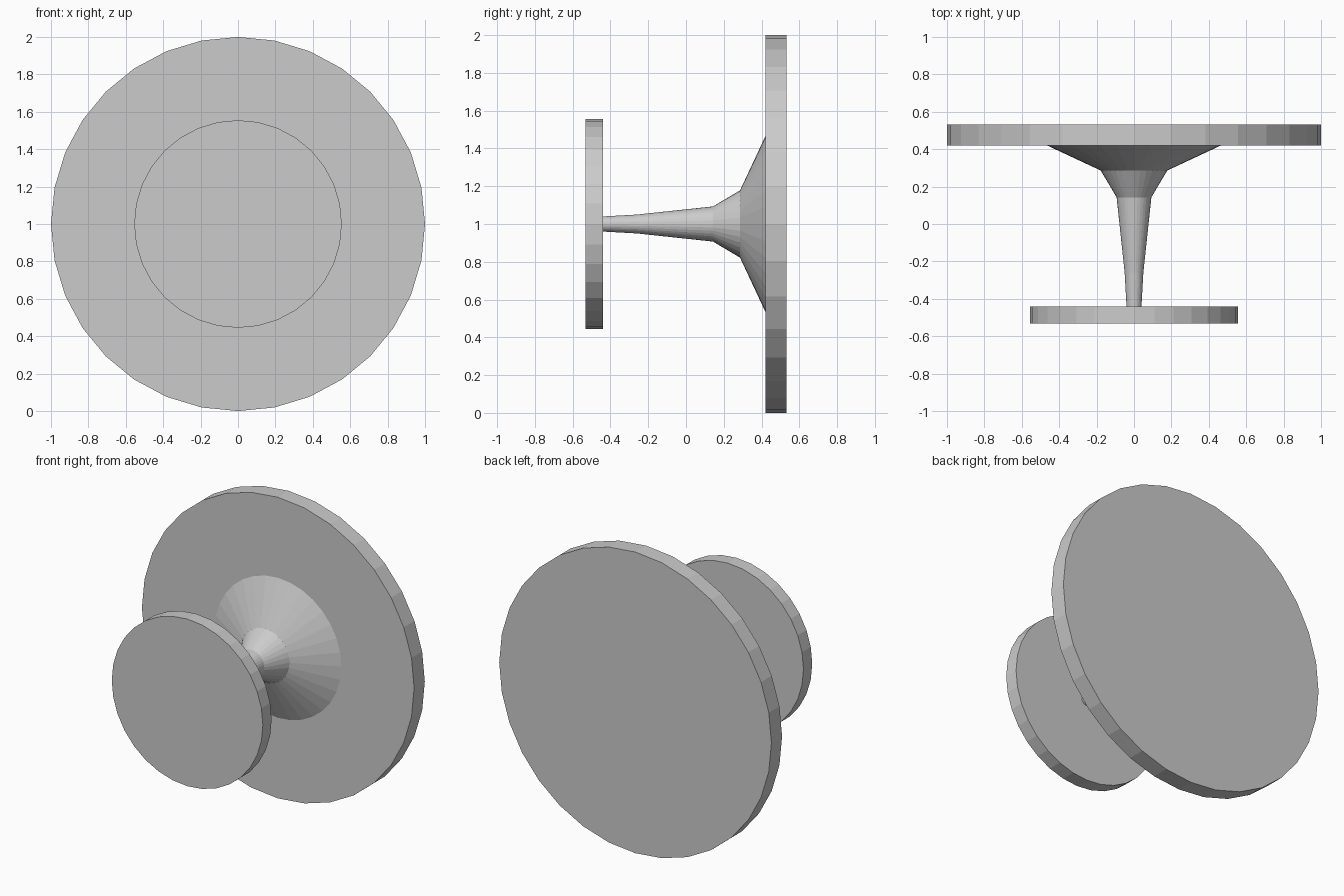
import bpy, bmesh, math

if "Cube" in bpy.data.objects:
    bpy.data.objects.remove(bpy.data.objects["Cube"])

SIDES = 32
CENTRE_Z = 1.0


def lathe(name, profile):
    """Spin (y, radius) points round the horizontal y axis and cap both ends."""
    bm = bmesh.new()
    rings = []
    for y, r in profile:
        ring = []
        for i in range(SIDES):
            a = 2 * math.pi * i / SIDES
            ring.append(bm.verts.new((r * math.cos(a), y, r * math.sin(a))))
        rings.append(ring)
    for lower, upper in zip(rings, rings[1:]):
        for i in range(SIDES):
            j = (i + 1) % SIDES
            bm.faces.new((lower[i], lower[j], upper[j], upper[i]))
    bm.faces.new(rings[0])
    bm.faces.new(rings[-1])
    bmesh.ops.recalc_face_normals(bm, faces=bm.faces)
    mesh = bpy.data.meshes.new(name)
    bm.to_mesh(mesh)
    bm.free()
    obj = bpy.data.objects.new(name, mesh)
    obj.location.z = CENTRE_Z
    bpy.context.collection.objects.link(obj)
    return obj


# Large rear disc
lathe("large_disc", [(0.42, 1.0), (0.532, 1.0)])

# Small front disc
lathe("small_disc", [(-0.532, 0.555), (-0.44, 0.555)])

# Stem flaring from the small disc to the large one
lathe("flared_stem", [(-0.44, 0.04), (-0.26, 0.05), (0.143, 0.093),
                      (0.286, 0.178), (0.42, 0.465)])
